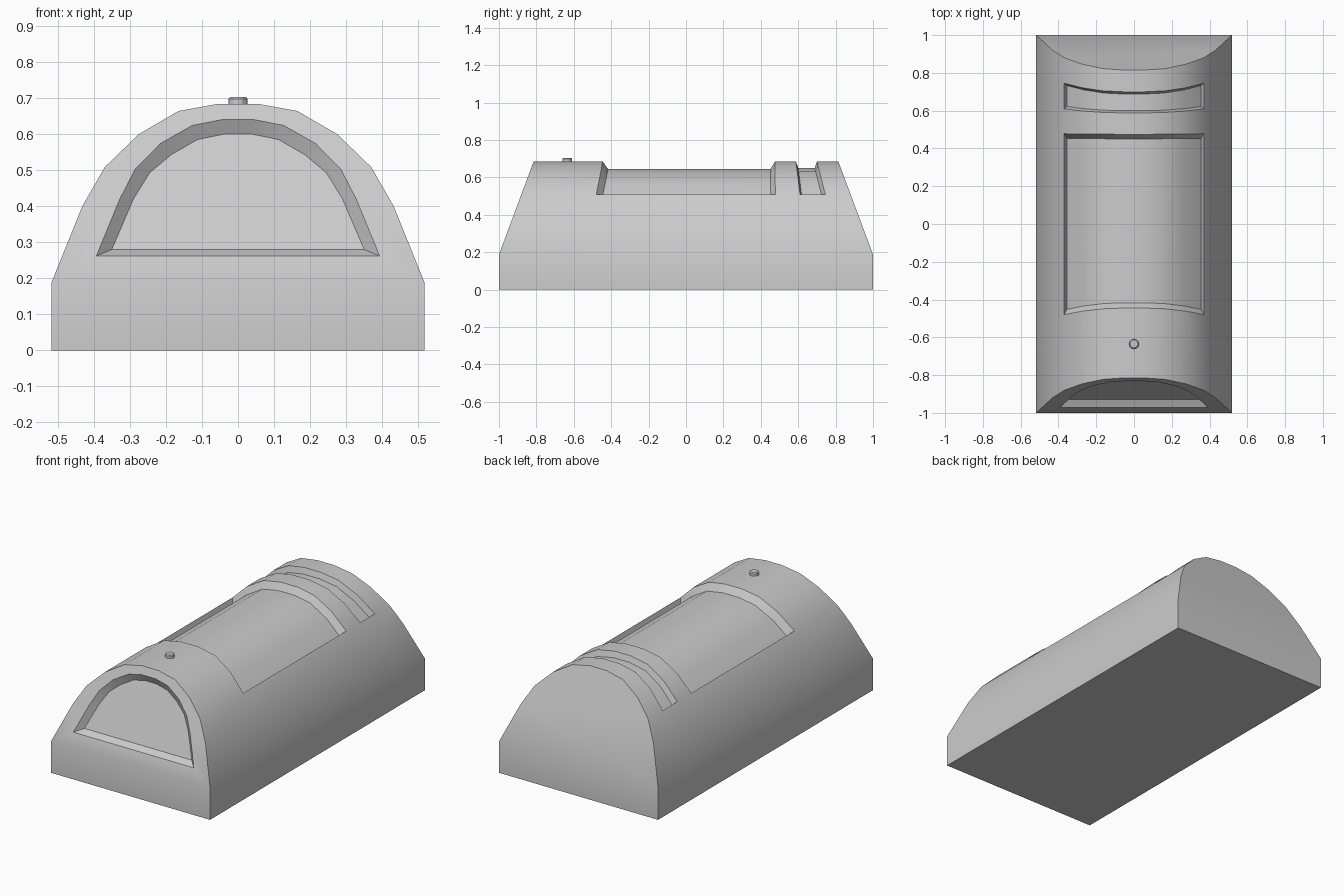
import bpy, bmesh

if "Cube" in bpy.data.objects:
    bpy.data.objects.remove(bpy.data.objects["Cube"])

grey = bpy.data.materials.new("plain grey")
grey.diffuse_color = (0.6, 0.6, 0.6, 1)
grey.use_nodes = True
grey.node_tree.nodes["Principled BSDF"].inputs["Base Color"].default_value = grey.diffuse_color


def mirrored(half):
    """Right half of an arch, bottom to top, completed on the left side."""
    return half + [(-x, z) for x, z in reversed(half)]


def finish(bm, name, angle=0.52):
    bmesh.ops.recalc_face_normals(bm, faces=bm.faces)
    mesh = bpy.data.meshes.new(name)
    bm.to_mesh(mesh)
    bm.free()
    ob = bpy.data.objects.new(name, mesh)
    bpy.context.collection.objects.link(ob)
    mesh.materials.append(grey)
    bpy.ops.object.select_all(action='DESELECT')
    ob.select_set(True)
    bpy.context.view_layer.objects.active = ob
    bpy.ops.object.shade_smooth_by_angle(angle=angle)
    return ob


# Arched shell cross-section, and the outline of the front panel
SHELL = mirrored([(.518, 0), (.518, .187), (.432, .40), (.37, .508),
                  (.275, .60), (.165, .664), (.055, .684)])
WINDOW = mirrored([(.393, .262), (.328, .42), (.285, .503),
                   (.215, .574), (.127, .624), (.045, .640)])
PANEL = mirrored([(.350, .280), (.290, .42), (.245, .493),
                  (.185, .543), (.112, .585), (.038, .600)])
FIRST, LAST = 3, 10      # profile columns spanned by the roof recesses


def end_y(z):
    """Distance of the sloping end wall from the middle."""
    return 1 - .185 * max(0, z - .187) / .497


def lean(low, high):
    """Cut line across the roof: y at the recess corners, y at the crown."""
    return lambda z: low + (high - low) * max(0, z - .508) / .176


bm = bmesh.new()


def strip(a, b, cols, closed=False):
    for i in cols:
        bm.faces.new((a[i], a[i + 1], b[i + 1], b[i]))
    if closed:
        bm.faces.new((a[-1], a[0], b[0], b[-1]))


# Body shell: cross-sections from front to back
stations = [lambda z: -end_y(z), lean(-.48, -.445), lean(.478, .475),
            lean(.61, .588), lean(.745, .70), end_y]
rows = [[bm.verts.new((x, s(z), z)) for x, z in SHELL] for s in stations]
last = len(SHELL) - 1
for n in range(5):
    cols = range(last)
    if n in (1, 3):
        cols = [i for i in cols if not FIRST <= i < LAST]
    strip(rows[n], rows[n + 1], cols)


# Sunken roof panels with bevelled walls
def recess(front, back, front_in, back_in, depth):
    arch = SHELL[FIRST:LAST + 1]
    inner = [[bm.verts.new((x * .96, v.co.y + dy, z - depth))
              for (x, z), v in zip(arch, row[FIRST:LAST + 1])]
             for row, dy in ((front, front_in), (back, -back_in))]
    strip(inner[0], inner[1], range(len(arch) - 1))
    outer_loop = front[FIRST:LAST + 1] + back[FIRST:LAST + 1][::-1]
    inner_loop = inner[0] + inner[1][::-1]
    strip(outer_loop, inner_loop, range(len(outer_loop) - 1), True)


recess(rows[1], rows[2], .028, .024, .04)
recess(rows[3], rows[4], .012, .012, .034)

# Flat back end, floor and lower front wall
bm.faces.new(rows[5][1:last])
bm.faces.new((rows[5][0], rows[5][1], rows[5][-2], rows[5][-1]))
bm.faces.new((rows[0][0], rows[0][1], rows[0][-2], rows[0][-1]))
bm.faces.new((rows[0][0], rows[0][-1], rows[5][-1], rows[5][0]))

# Front end: sloping frame around a sunken arched panel
window = [bm.verts.new((x, -end_y(z), z)) for x, z in WINDOW]
panel = [bm.verts.new((x, -end_y(z) + .035, z)) for x, z in PANEL]
strip(rows[0][1:last], window, range(len(window) - 1), True)
strip(window, panel, range(len(window) - 1), True)
bm.faces.new(panel)
finish(bm, "body_shell")

# Small round button on the roof
bm = bmesh.new()
bmesh.ops.create_cone(bm, cap_ends=True, segments=12, radius1=.026,
                      radius2=.026, depth=.03)
bmesh.ops.translate(bm, verts=bm.verts, vec=(0, -.635, .688))
top = [e for e in bm.edges if all(v.co.z > .69 for v in e.verts)]
bmesh.ops.bevel(bm, geom=top, offset=.005, segments=1, affect='EDGES')
finish(bm, "roof_button")
